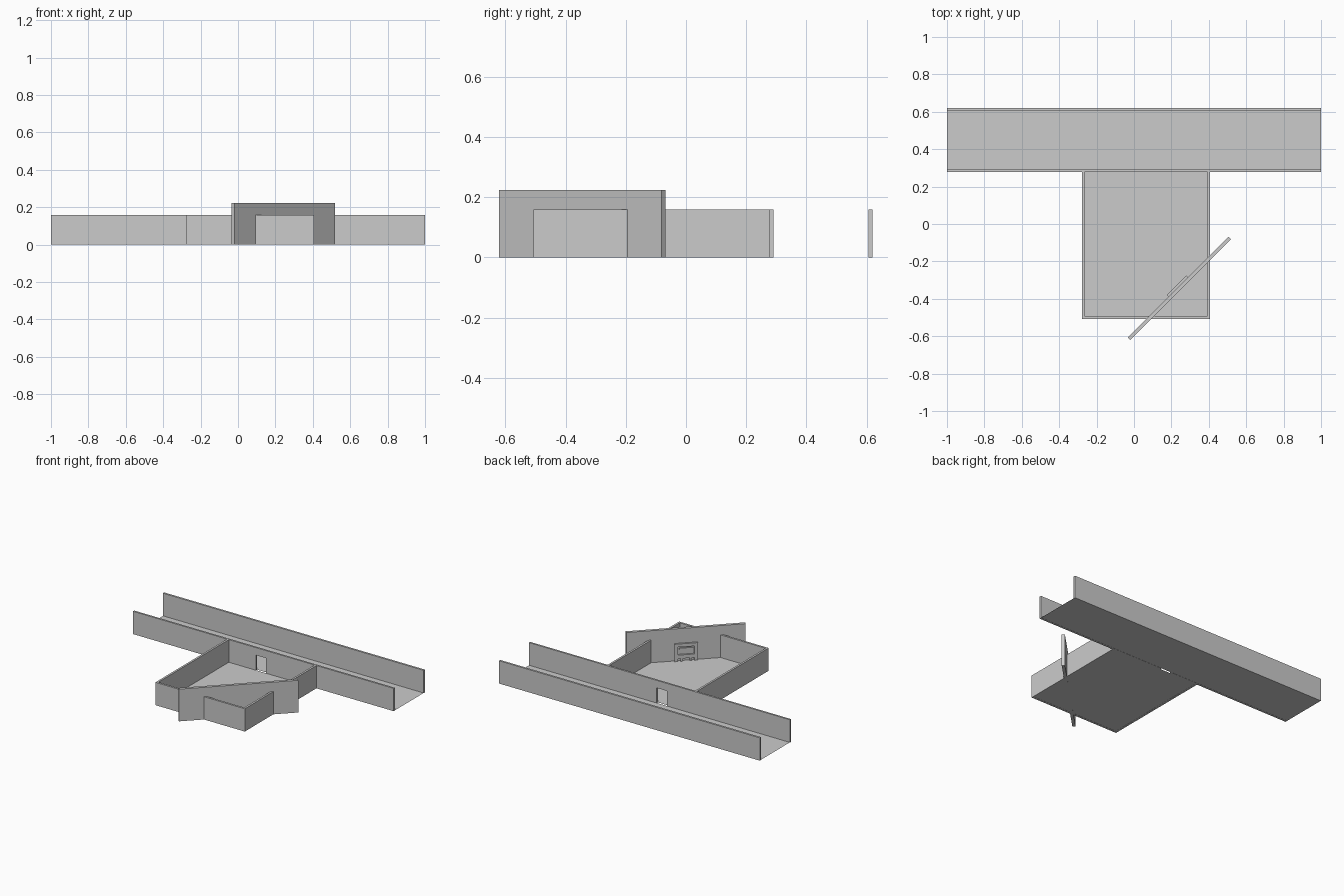
import bpy
from math import radians
from mathutils import Matrix

if "Cube" in bpy.data.objects:
    bpy.data.objects.remove(bpy.data.objects["Cube"])

T = 0.014   # wall thickness
H = 0.158   # wall height


def mesh_object(name, verts, faces, matrix=None):
    me = bpy.data.meshes.new(name)
    me.from_pydata(verts, [], faces)
    ob = bpy.data.objects.new(name, me)
    bpy.context.collection.objects.link(ob)
    if matrix:
        ob.matrix_world = matrix
    return ob


def prism(name, outline, y0, y1, matrix=None):
    """Extrude an XZ outline from y0 to y1."""
    n = len(outline)
    verts = [(x, y, z) for y in (y0, y1) for x, z in outline]
    faces = [tuple(range(n)), tuple(range(2 * n - 1, n - 1, -1))]
    faces += [(i, i + n, (i + 1) % n + n, (i + 1) % n) for i in range(n)]
    return mesh_object(name, verts, faces, matrix)


def box(name, x0, x1, y0, y1, z0=0, z1=H, matrix=None):
    return prism(name, [(x0, z0), (x1, z0), (x1, z1), (x0, z1)], y0, y1, matrix)


def floor(name, x0, x1, y0, y1):
    return mesh_object(name, [(x0, y0, 0.001), (x1, y0, 0.001),
                              (x1, y1, 0.001), (x0, y1, 0.001)], [(0, 1, 2, 3)])


# Corridor: floor, back wall and front wall with a doorway notch
floor("corridor_floor", -1, 1, 0.29, 0.62)
box("corridor_back_wall", -1, 1, 0.62 - T, 0.62)
DOOR_L, DOOR_R, DOOR_H = -0.058, 0.021, 0.106
prism("corridor_door_wall",
      [(-1, 0), (DOOR_L, 0), (DOOR_L, DOOR_H), (DOOR_R, DOOR_H),
       (DOOR_R, 0), (1, 0), (1, H), (-1, H)], 0.278, 0.291)

# Room: floor and three walls
X0, X1, Y0, Y1 = -0.279, 0.407, -0.507, 0.279
floor("room_floor", X0, X1, Y0, Y1)
box("room_left_wall", X0, X0 + T, Y0, Y1)
box("room_right_wall", X1 - T, X1, Y0, Y1)
box("room_front_wall", X0 + T, X1 - T, Y0, Y0 + T)

# Tall diagonal panel cutting the room corner
diag = Matrix.Translation((0.243, -0.344, 0)) @ Matrix.Rotation(radians(45), 4, 'Z')
box("diagonal_panel", -0.381, 0.381, -0.01, 0.01, 0, 0.223, diag)

# Fireplace-like surround on the inner face of the panel
A, B = 0.009, 0.022
W, TOP = 0.074, 0.122
for side, s in (("left", -1), ("right", 1)):
    a, b = sorted((s * W, s * 0.052))
    box("surround_post_" + side, a, b, A, B, 0.0, TOP, diag)
    a, b = sorted((s * 0.022, s * 0.036))
    box("surround_foot_" + side, a, b, A, B, 0.0, 0.02, diag)
box("surround_top", -0.052, 0.052, A, B, 0.1, TOP, diag)
box("surround_sill", -0.052, 0.052, A, B, 0.02, 0.045, diag)
box("surround_inner_bar", -0.044, 0.044, A, 0.017, 0.08, 0.09, diag)
